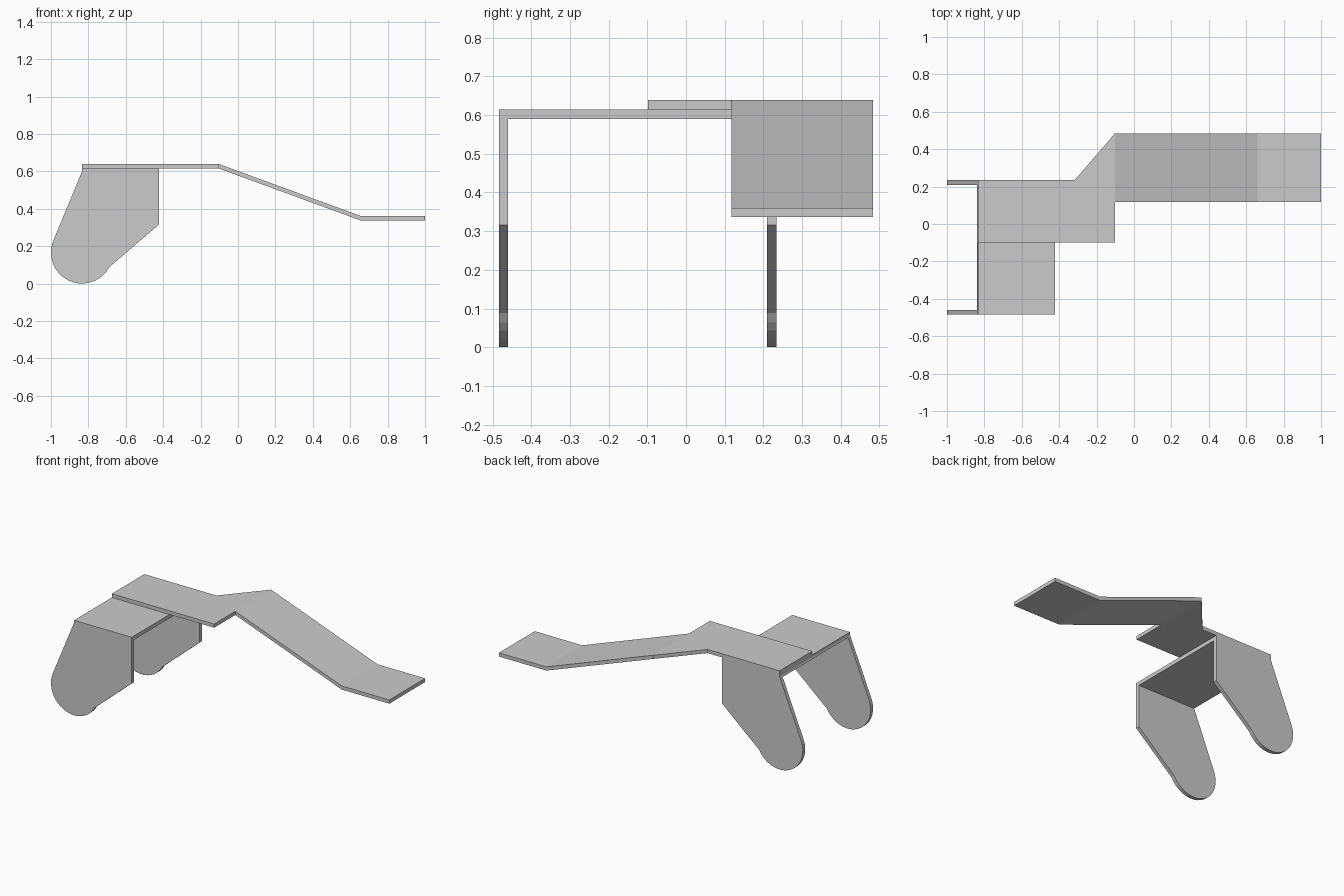
import bpy, bmesh, math

if "Cube" in bpy.data.objects:
    bpy.data.objects.remove(bpy.data.objects["Cube"])


def finish(name, bm):
    bmesh.ops.recalc_face_normals(bm, faces=bm.faces)
    mesh = bpy.data.meshes.new(name)
    bm.to_mesh(mesh)
    bm.free()
    obj = bpy.data.objects.new(name, mesh)
    bpy.context.collection.objects.link(obj)
    return obj


def sheet(name, verts, faces, offset):
    """Faces sharing vertices, extruded by an offset into a solid."""
    bm = bmesh.new()
    vs = [bm.verts.new(v) for v in verts]
    fs = [bm.faces.new([vs[i] for i in f]) for f in faces]
    ext = bmesh.ops.extrude_face_region(bm, geom=fs, use_keep_orig=True)
    moved = [g for g in ext["geom"] if isinstance(g, bmesh.types.BMVert)]
    bmesh.ops.translate(bm, verts=moved, vec=offset)
    return finish(name, bm)


def xz_prism(name, pts, y0, y1):
    return sheet(name, [(x, y0, z) for x, z in pts], [range(len(pts))], (0, y1 - y0, 0))


# U-shaped bracket: rounded leg profile across the full width, hollowed between the legs
cx, r = -0.834, 0.166
arc = [math.radians(156 + (332 - 156) * i / 18) for i in range(19)]
profile = [(-0.422, 0.316), (-0.422, 0.615), (cx, 0.615), (cx, 0.6)]
profile += [(cx + r * math.cos(a), r + r * math.sin(a)) for a in arc]
bracket = xz_prism("bracket", profile, -0.484, 0.234)

cutter = xz_prism("bracket_cutter", [(-1.2, -0.2), (-0.2, -0.2), (-0.2, 0.59), (-1.2, 0.59)], -0.46, 0.209)
cutter.hide_render = True
cutter.hide_set(True)
cut = bracket.modifiers.new("hollow", "BOOLEAN")
cut.operation = "DIFFERENCE"
cut.solver = "EXACT"
cut.object = cutter

# Bent arm: flat mounting plate, sloped run and level end pad
top, low = 0.639, 0.36
verts = [
    (cx, -0.098, top), (-0.102, -0.098, top), (-0.102, 0.118, top),
    (-0.102, 0.484, top), (-0.318, 0.234, top), (cx, 0.234, top),
    (0.66, 0.118, low), (0.66, 0.484, low),
    (1.0, 0.118, low), (1.0, 0.484, low),
]
faces = [(0, 1, 2, 3, 4, 5), (2, 6, 7, 3), (6, 8, 9, 7)]
sheet("bent_arm", verts, faces, (0, 0, -0.024))
